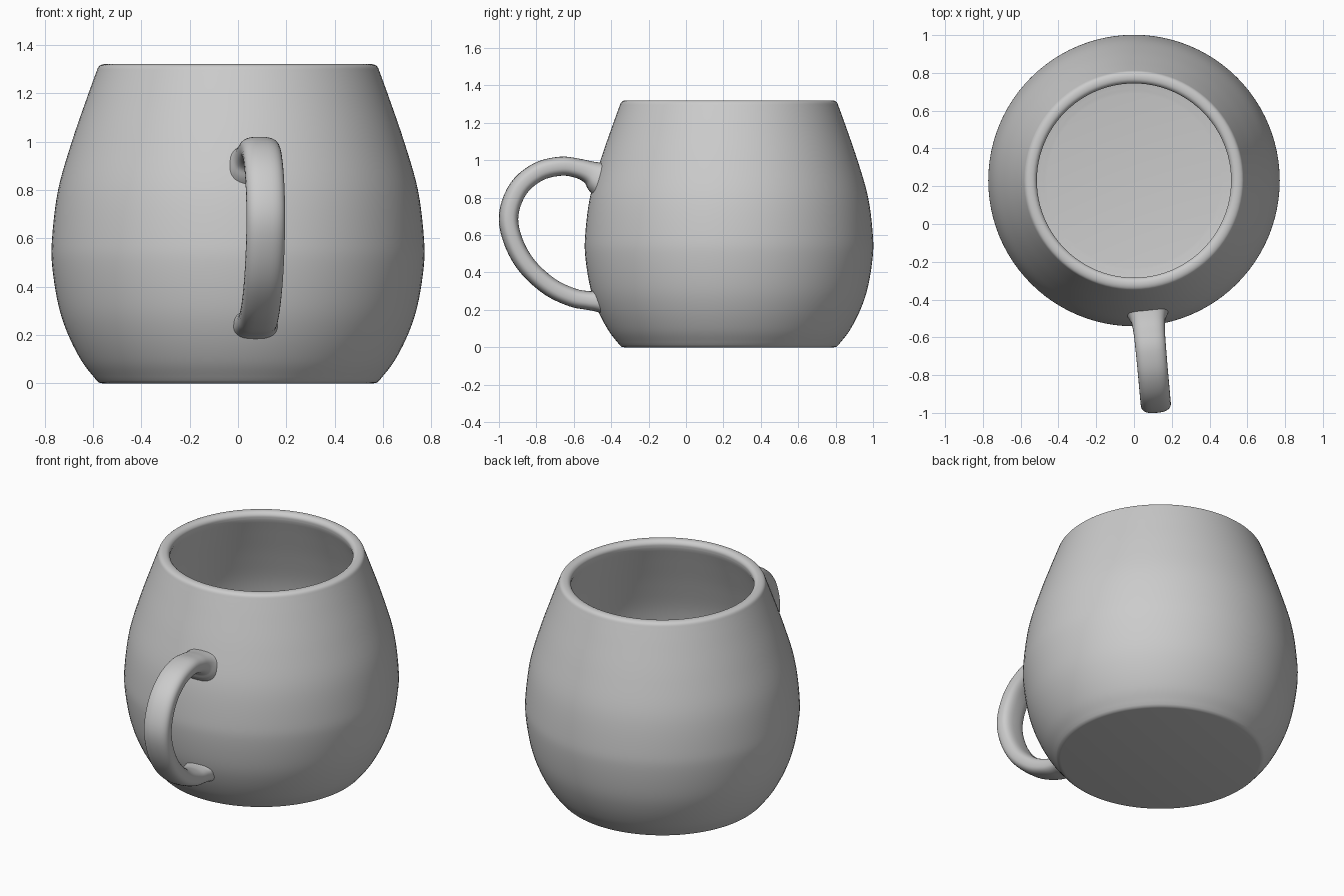
import bpy, bmesh, math
from mathutils import Vector

if "Cube" in bpy.data.objects:
    bpy.data.objects.remove(bpy.data.objects["Cube"])

CY = 0.23       # body axis position in y


def spline(pts, n):
    """Catmull-Rom curve through points of any dimension."""
    pts = [Vector(p) for p in pts]
    p = [2 * pts[0] - pts[1]] + pts + [2 * pts[-1] - pts[-2]]
    out = []
    for i in range(1, len(p) - 2):
        a, b, c, d = p[i - 1:i + 3]
        for k in range(n):
            t = k / n
            out.append(0.5 * (2 * b + (c - a) * t + (2 * a - 5 * b + 4 * c - d) * t * t
                              + (3 * b - a - 3 * c + d) * t ** 3))
    return out + [pts[-1]]


def loft(name, rings, angle):
    """Skin closed rings and cap both ends."""
    bm = bmesh.new()
    vr = [[bm.verts.new(co) for co in r] for r in rings]
    n = len(vr[0])
    for a, b in zip(vr, vr[1:]):
        for j in range(n):
            bm.faces.new((a[j], a[(j + 1) % n], b[(j + 1) % n], b[j]))
    bm.faces.new(vr[0][::-1])
    bm.faces.new(vr[-1])
    bmesh.ops.recalc_face_normals(bm, faces=bm.faces)
    me = bpy.data.meshes.new(name)
    bm.to_mesh(me)
    bm.free()
    ob = bpy.data.objects.new(name, me)
    bpy.context.collection.objects.link(ob)
    bpy.ops.object.select_all(action='DESELECT')
    ob.select_set(True)
    bpy.context.view_layer.objects.active = ob
    bpy.ops.object.shade_smooth_by_angle(angle=math.radians(angle))
    return ob


# Mug body: outer wall, rounded rim, inner wall and floor as one profile (r, z)
outer = spline([(0.585, 0.012), (0.645, 0.09), (0.702, 0.2), (0.742, 0.32), (0.768, 0.48),
                (0.769, 0.6), (0.744, 0.8), (0.687, 1.0), (0.625, 1.18), (0.587, 1.285)], 5)
rim = spline([(0.587, 1.285), (0.576, 1.31), (0.555, 1.32), (0.53, 1.317),
              (0.515, 1.3), (0.516, 1.275)], 4)
inner = spline([(0.516, 1.275), (0.56, 1.16), (0.622, 0.99), (0.68, 0.8), (0.706, 0.6),
                (0.705, 0.48), (0.68, 0.33), (0.64, 0.21), (0.59, 0.125),
                (0.54, 0.08), (0.46, 0.065)], 5)
profile = [(0.56, 0), (0.575, 0.003)] + outer + rim[1:] + inner[1:]
SEG = 96
loft("mug_body", [[(r * math.cos(2 * math.pi * j / SEG), CY + r * math.sin(2 * math.pi * j / SEG), z)
                   for j in range(SEG)] for r, z in profile], 40)

# Handle: path points (y, z, half thickness, half width), flared where it meets the body
path = spline([(-0.435, 0.895, 0.115, 0.125), (-0.47, 0.91, 0.09, 0.108), (-0.515, 0.935, 0.062, 0.09),
               (-0.58, 0.957, 0.052, 0.083), (-0.67, 0.968, 0.051, 0.081), (-0.79, 0.938, 0.051, 0.08),
               (-0.895, 0.85, 0.051, 0.08), (-0.948, 0.71, 0.051, 0.08), (-0.925, 0.57, 0.05, 0.08),
               (-0.85, 0.435, 0.05, 0.08), (-0.73, 0.325, 0.05, 0.08), (-0.61, 0.267, 0.05, 0.081),
               (-0.53, 0.251, 0.05, 0.084), (-0.485, 0.248, 0.056, 0.09), (-0.445, 0.247, 0.068, 0.1)], 5)
LEAN = 0.09     # the handle swings slightly sideways
side = Vector((1, LEAN, 0)).normalized()
points = [Vector((0.115 - LEAN * (p[0] + 0.95), p[0], p[1])) for p in path]
rings = []
for i, (c, p) in enumerate(zip(points, path)):
    tangent = (points[min(i + 1, len(points) - 1)] - points[max(i - 1, 0)]).normalized()
    up = tangent.cross(side).normalized()
    ring = []
    for j in range(32):
        ca, sa = math.cos(j * math.pi / 16), math.sin(j * math.pi / 16)
        u = math.copysign(abs(ca) ** 0.75, ca)
        v = math.copysign(abs(sa) ** 0.75, sa)
        ring.append(c + side * u * p[3] + up * v * p[2])
    rings.append(ring)
loft("handle", rings, 60)
